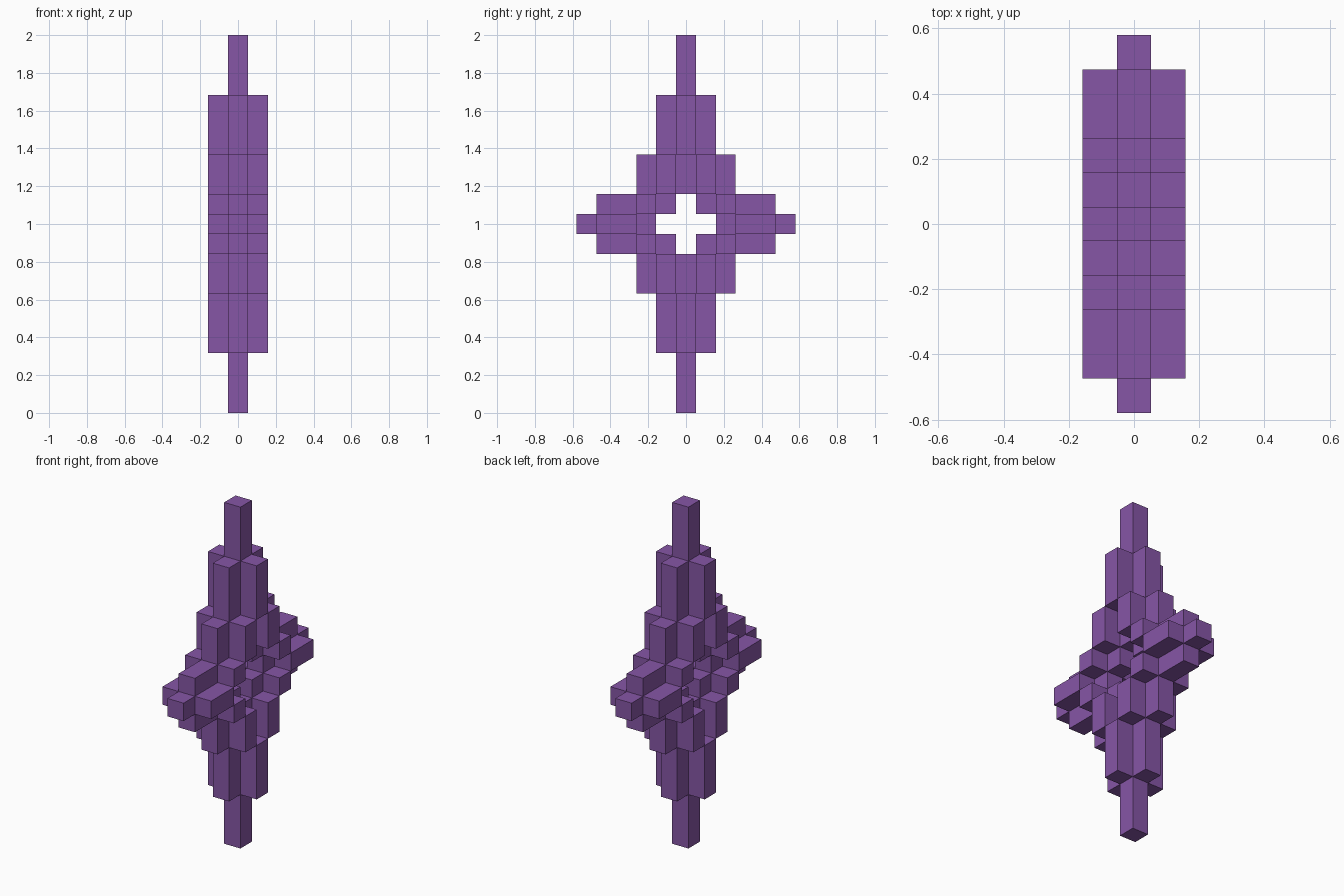
import bpy
import bmesh
from mathutils import Vector

default = bpy.data.objects.get("Cube")
if default:
    bpy.data.objects.remove(default, do_unlink=True)

U = 2 / 19  # edge of one block

purple = bpy.data.materials.new("purple")
purple.use_nodes = True
colour = (0.24, 0.093, 0.38, 1)
purple.diffuse_color = colour
purple.node_tree.nodes["Principled BSDF"].inputs["Base Color"].default_value = colour


def mirrored(spans):
    """Blocks (y, z) of inclusive spans (y0, y1, z0, z1), repeated in all four quarters."""
    return {(sy * y, sz * z)
            for y0, y1, z0, z1 in spans
            for y in range(y0, y1 + 1) for z in range(z0, z1 + 1)
            for sy in (1, -1) for sz in (1, -1)}


# Middle layer: long spikes, stepped shoulders, arms and arm tips around an open centre
middle = mirrored([
    (0, 0, 7, 9),   # spike
    (0, 1, 4, 6),   # neck
    (0, 2, 2, 3),   # shoulder
    (1, 4, 1, 1),   # arm top
    (2, 5, 0, 0),   # arm core and tip
])

# Side layers: a stepped ring of ridges
ridge = mirrored([(0, 0, 4, 6), (1, 1, 2, 3), (2, 2, 1, 1), (3, 4, 0, 0)])

layers = {"star_body": (0, middle), "left_ridges": (1, ridge), "right_ridges": (-1, ridge)}
filled = {(x, y, z) for x, cells in layers.values() for y, z in cells}
axes = [Vector(a) for a in ((1, 0, 0), (0, 1, 0), (0, 0, 1))]


def build(name, x, cells):
    """Make the outer faces of one layer of blocks."""
    bm = bmesh.new()
    for y, z in sorted(cells):
        centre = Vector((x, y, z))
        for i in range(3):
            for sign in (1, -1):
                n = axes[i] * sign
                if tuple(int(v) for v in centre + n) in filled:
                    continue
                s, t = axes[(i + 1) % 3] / 2, axes[(i + 2) % 3] / 2 * sign
                corners = (-s - t, s - t, s + t, -s + t)
                bm.faces.new([bm.verts.new((centre + n / 2 + c) * U + Vector((0, 0, 1)))
                              for c in corners])
    bmesh.ops.remove_doubles(bm, verts=bm.verts, dist=U / 100)
    mesh = bpy.data.meshes.new(name)
    bm.to_mesh(mesh)
    bm.free()
    mesh.materials.append(purple)
    bpy.context.collection.objects.link(bpy.data.objects.new(name, mesh))


for name, (x, cells) in layers.items():
    build(name, x, cells)
